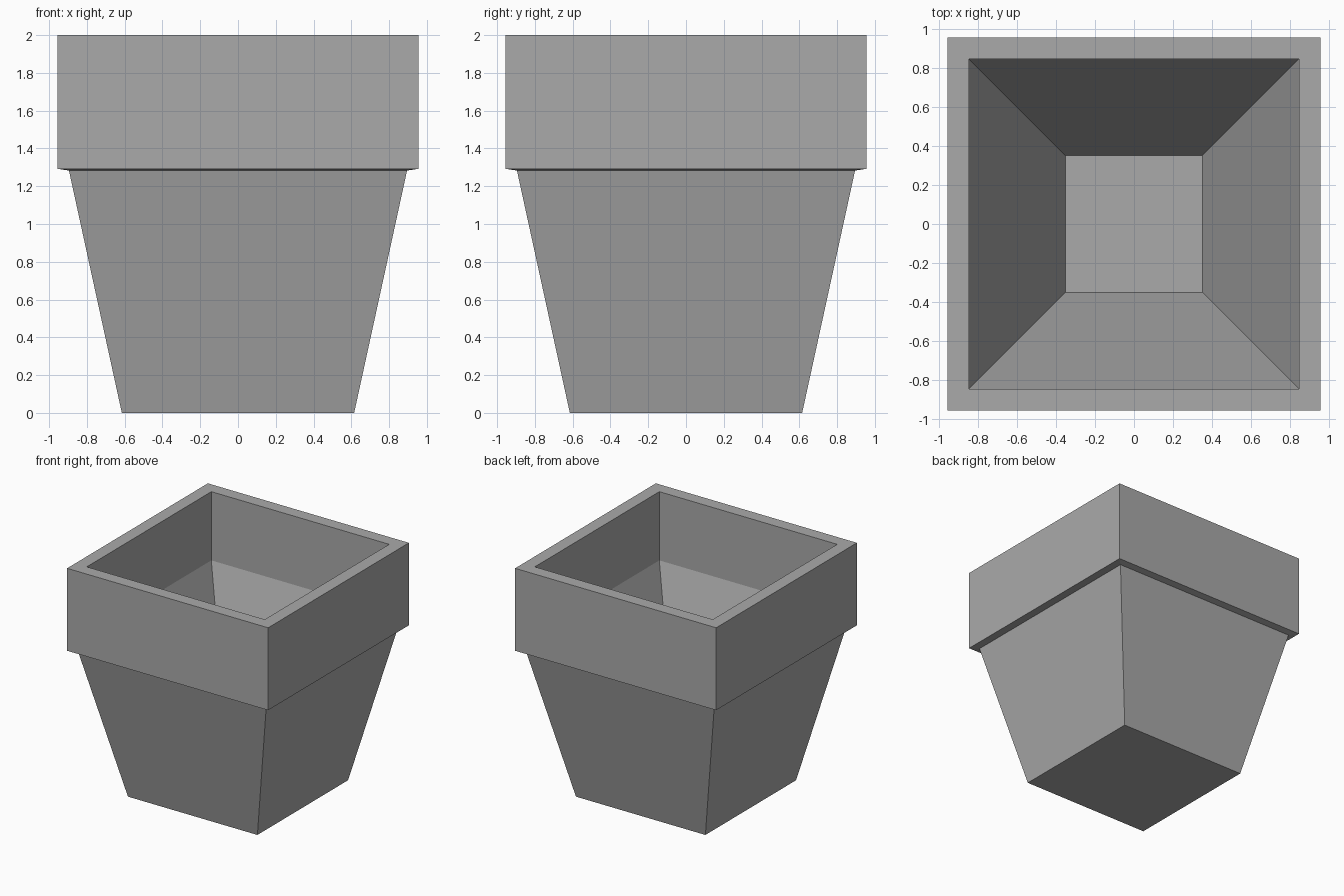
import bpy, bmesh

if "Cube" in bpy.data.objects:
    bpy.data.objects.remove(bpy.data.objects["Cube"])

# One flat grey for the whole planter
grey = bpy.data.materials.new("stone_grey")
grey.diffuse_color = (0.4, 0.4, 0.4, 1.0)
grey.use_nodes = True
grey.node_tree.nodes["Principled BSDF"].inputs["Base Color"].default_value = grey.diffuse_color

# Section of the planter: (half width, height), from the base up and into the bowl
PROFILE = [
    (0.615, 0.0),    # base
    (0.895, 1.283),  # top of tapered body
    (0.955, 1.292),  # underside of rim
    (0.955, 2.0),    # outer top of rim
    (0.845, 2.0),    # inner top of rim
    (0.845, 1.41),   # foot of straight inner wall
    (0.35, 0.12),    # bowl floor
]


def square_ring(bm, half, z):
    return [bm.verts.new((sx * half, sy * half, z))
            for sx, sy in ((-1, -1), (1, -1), (1, 1), (-1, 1))]


bm = bmesh.new()
rings = [square_ring(bm, h, z) for h, z in PROFILE]

# Walls between neighbouring rings
for lower, upper in zip(rings, rings[1:]):
    for i in range(4):
        j = (i + 1) % 4
        bm.faces.new((lower[i], lower[j], upper[j], upper[i]))

# Base and bowl floor
bm.faces.new(rings[0][::-1])
bm.faces.new(rings[-1])
bmesh.ops.recalc_face_normals(bm, faces=bm.faces)

mesh = bpy.data.meshes.new("square_planter")
bm.to_mesh(mesh)
bm.free()
mesh.materials.append(grey)
planter = bpy.data.objects.new("square_planter", mesh)
bpy.context.collection.objects.link(planter)
